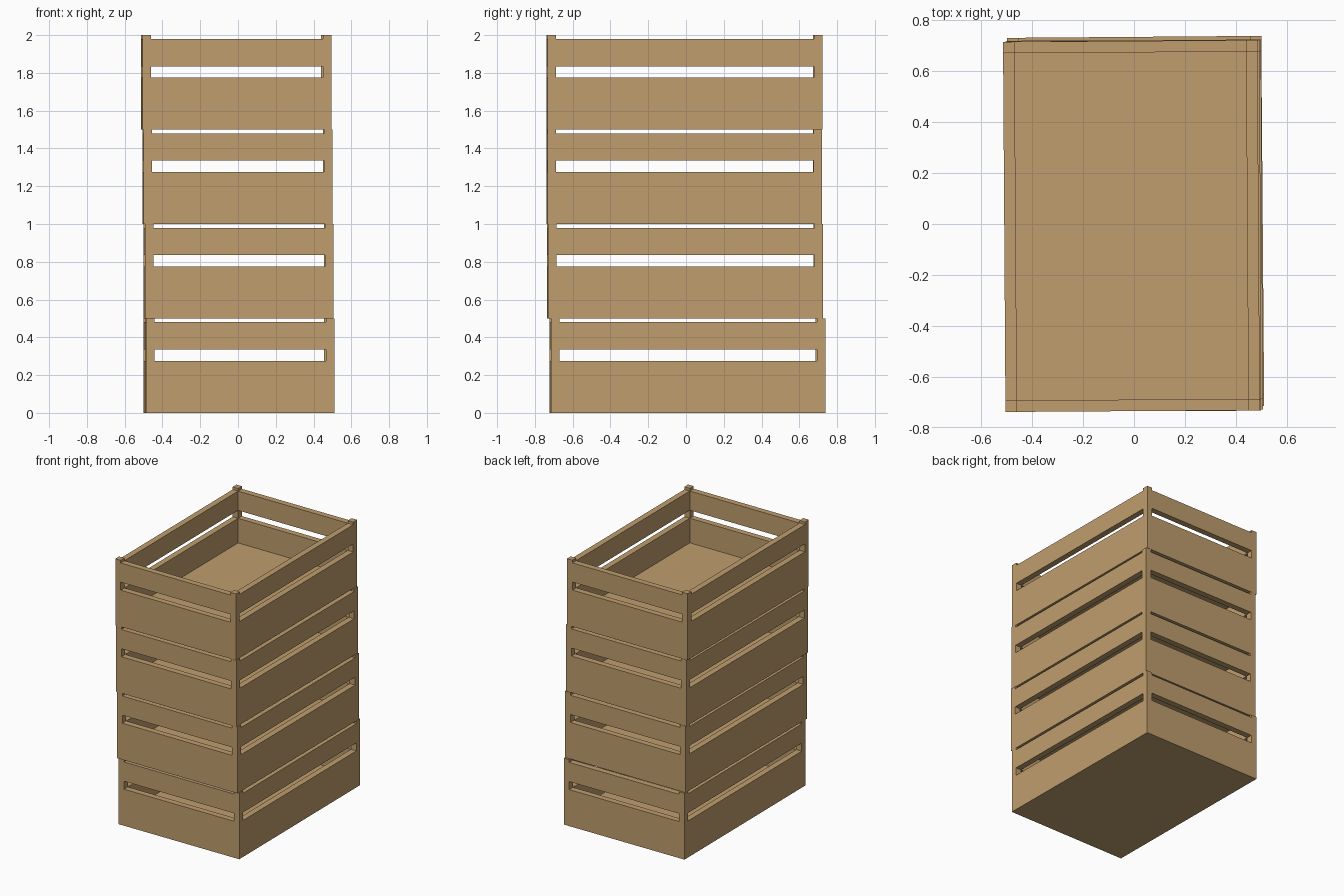
import bpy, bmesh, math
from mathutils import Matrix, Vector

if "Cube" in bpy.data.objects:
    bpy.data.objects.remove(bpy.data.objects["Cube"])

W, D, H = 1.0, 1.455, 0.5      # crate outer size
T = 0.045                      # wall and post thickness
FLOOR, TUB_TOP = 0.09, 0.275   # inner floor and top of the solid lower walls
SLAT_LO, SLAT_HI = 0.335, 0.48

wood = bpy.data.materials.new("tan_wood")
wood.diffuse_color = (0.52, 0.34, 0.155, 1)
wood.use_nodes = True
wood.node_tree.nodes["Principled BSDF"].inputs["Base Color"].default_value = wood.diffuse_color


def add_box(bm, lo, hi):
    lo, hi = Vector(lo), Vector(hi)
    m = Matrix.Translation((lo + hi) / 2) @ Matrix.Diagonal((*(hi - lo), 1))
    return bmesh.ops.create_cube(bm, size=1, matrix=m)["verts"]


def build_crate_mesh():
    bm = bmesh.new()
    x, y = W / 2, D / 2
    # lower tub: inset the top face and push it down to the floor
    add_box(bm, (-x, -y, 0), (x, y, TUB_TOP))
    bm.normal_update()
    top = max(bm.faces, key=lambda f: f.calc_center_median().z)
    bmesh.ops.inset_region(bm, faces=[top], thickness=T, use_even_offset=True)
    new = bmesh.ops.extrude_face_region(bm, geom=[top])["geom"]
    moved = [v for v in new if isinstance(v, bmesh.types.BMVert)]
    bmesh.ops.translate(bm, verts=moved, vec=(0, 0, FLOOR - TUB_TOP))
    if top.is_valid:
        bmesh.ops.delete(bm, geom=[top], context='FACES_ONLY')
    # corner posts
    for sx in (-1, 1):
        for sy in (-1, 1):
            cx, cy = sx * (x - T / 2), sy * (y - T / 2)
            add_box(bm, (cx - T / 2, cy - T / 2, TUB_TOP), (cx + T / 2, cy + T / 2, H))
    # upper slats between the posts
    for s in (-1, 1):
        cy, cx = s * (y - T / 2), s * (x - T / 2)
        add_box(bm, (-x + T, cy - T / 2, SLAT_LO), (x - T, cy + T / 2, SLAT_HI))
        add_box(bm, (cx - T / 2, -y + T, SLAT_LO), (cx + T / 2, y - T, SLAT_HI))
    bmesh.ops.recalc_face_normals(bm, faces=bm.faces)
    me = bpy.data.meshes.new("crate")
    bm.to_mesh(me)
    bm.free()
    me.materials.append(wood)
    return me


# stack of four crates, each slightly shifted and turned
mesh = build_crate_mesh()
placements = [(0.006, 0.008, 0.45), (0.003, -0.005, 0.28),
              (-0.003, -0.008, 0.2), (-0.010, -0.008, 0.38)]
for i, (px, py, deg) in enumerate(placements):
    ob = bpy.data.objects.new(f"crate_{i + 1}", mesh)
    ob.location = (px, py, i * H)
    ob.rotation_euler.z = math.radians(deg)
    bpy.context.collection.objects.link(ob)
